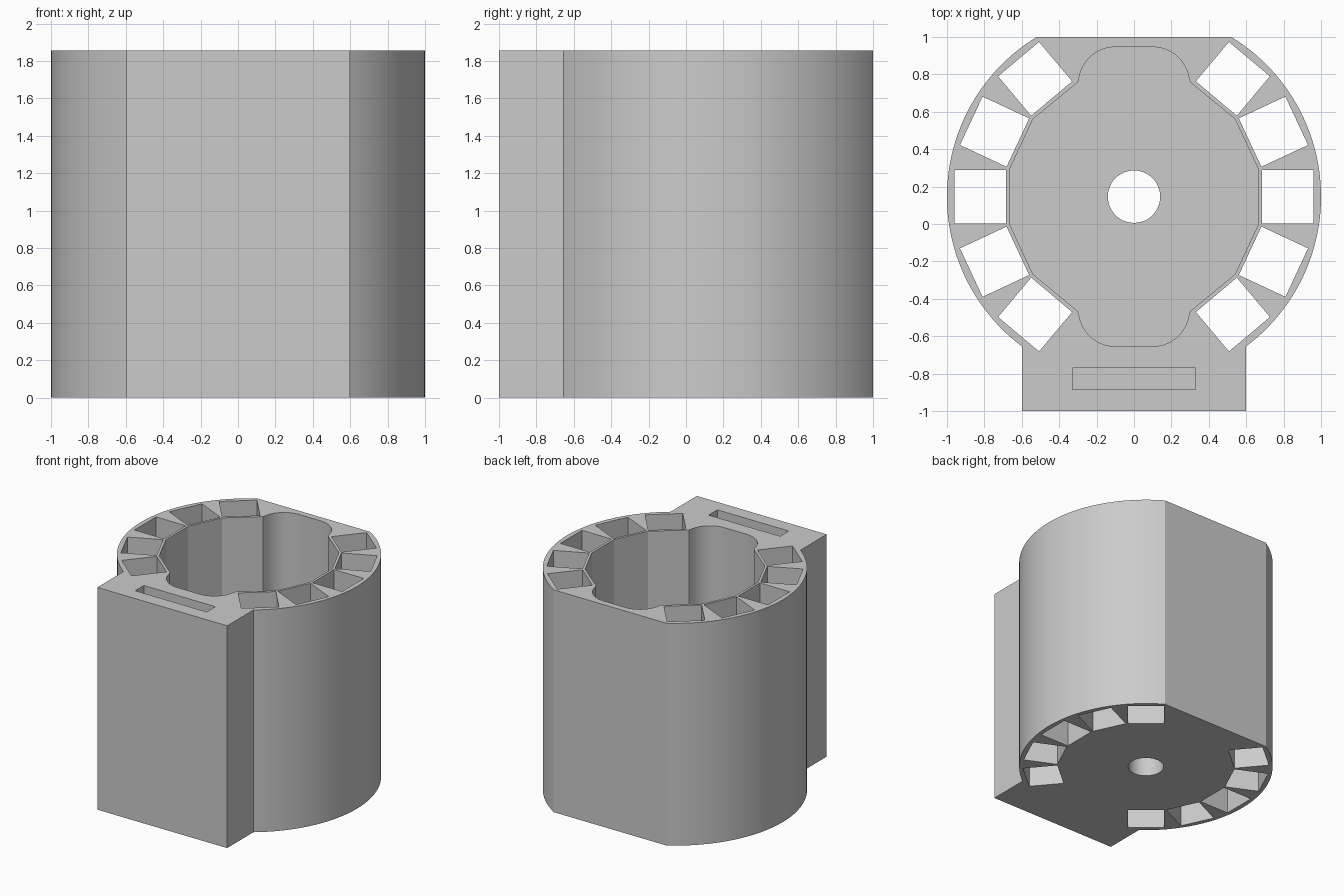
import bpy, bmesh
from math import sin, cos, asin, acos, pi, radians

HEIGHT = 1.857
CY = 0.146          # axis of the round drum
FLOOR = 0.2         # thickness under the cavity

if "Cube" in bpy.data.objects:
    bpy.data.objects.remove(bpy.data.objects["Cube"], do_unlink=True)

grey = bpy.data.materials.new("plain grey")
grey.use_nodes = True
grey.diffuse_color = (0.6, 0.6, 0.6, 1)
grey.node_tree.nodes["Principled BSDF"].inputs["Base Color"].default_value = (0.6, 0.6, 0.6, 1)


def prism(name, outline, z0, z1):
    """Extrude a counter-clockwise outline from z0 to z1."""
    bm = bmesh.new()
    base = bm.faces.new([bm.verts.new((x, y, z0)) for x, y in outline])
    top = bmesh.ops.extrude_face_region(bm, geom=[base])["geom"]
    verts = [v for v in top if isinstance(v, bmesh.types.BMVert)]
    bmesh.ops.translate(bm, verts=verts, vec=(0, 0, z1 - z0))
    bmesh.ops.recalc_face_normals(bm, faces=bm.faces)
    mesh = bpy.data.meshes.new(name)
    bm.to_mesh(mesh)
    bm.free()
    mesh.materials.append(grey)
    obj = bpy.data.objects.new(name, mesh)
    bpy.context.collection.objects.link(obj)
    return obj


def arc(cx, cy, r, a0, a1, n):
    return [(cx + r * cos(a0 + (a1 - a0) * i / n), cy + r * sin(a0 + (a1 - a0) * i / n))
            for i in range(n + 1)]


def box(x0, x1, y0, y1):
    return [(x0, y0), (x1, y0), (x1, y1), (x0, y1)]


# Outer body: round drum with a flat back and a square front block
side = arc(0, CY, 1, -acos(0.6), asin(1 - CY), 56)
right_half = [(0.6, -1)] + side
body = prism("holder_body", right_half + [(-x, y) for x, y in reversed(right_half)], 0, HEIGHT)

# Central cavity: faceted sides with a rounded lobe at front and back
quarter = [(0.665, 0.147), (0.54, 0.415), (0.3, 0.612)] + arc(0.1, 0.604, 0.196, radians(10), pi / 2, 14)
upper = quarter + [(-x, y) for x, y in reversed(quarter)]
cavity = [(x, y + CY) for x, y in upper] + [(-x, CY - y) for x, y in upper]
cutters = [prism("cavity_cutter", cavity, FLOOR, HEIGHT + 0.1)]

# Round hole through the floor
cutters.append(prism("floor_hole_cutter", arc(0, CY, 0.14, 0, 2 * pi, 48)[:-1], -0.1, FLOOR + 0.1))

# Narrow pocket in the front block
cutters.append(prism("front_pocket_cutter", box(-0.33, 0.33, -0.885, -0.77), FLOOR, HEIGHT + 0.1))

# Five square channels down each side
for flip in (0, 180):
    for step in range(-2, 3):
        a = radians(flip + 25 * step)
        square = [(x * cos(a) - y * sin(a), CY + x * sin(a) + y * cos(a))
                  for x, y in box(0.685, 0.96, -0.143, 0.143)]
        cutters.append(prism("channel_cutter", square, -0.1, HEIGHT + 0.1))

# Cut everything out of the body
bpy.ops.object.select_all(action="DESELECT")
bpy.context.view_layer.objects.active = body
body.select_set(True)
for cutter in cutters:
    cutter.hide_render = True
    mod = body.modifiers.new("cut", "BOOLEAN")
    mod.operation = "DIFFERENCE"
    mod.solver = "EXACT"
    mod.object = cutter
    bpy.ops.object.modifier_apply(modifier=mod.name)
    bpy.data.objects.remove(cutter, do_unlink=True)

bpy.ops.object.shade_smooth_by_angle(angle=radians(20))
